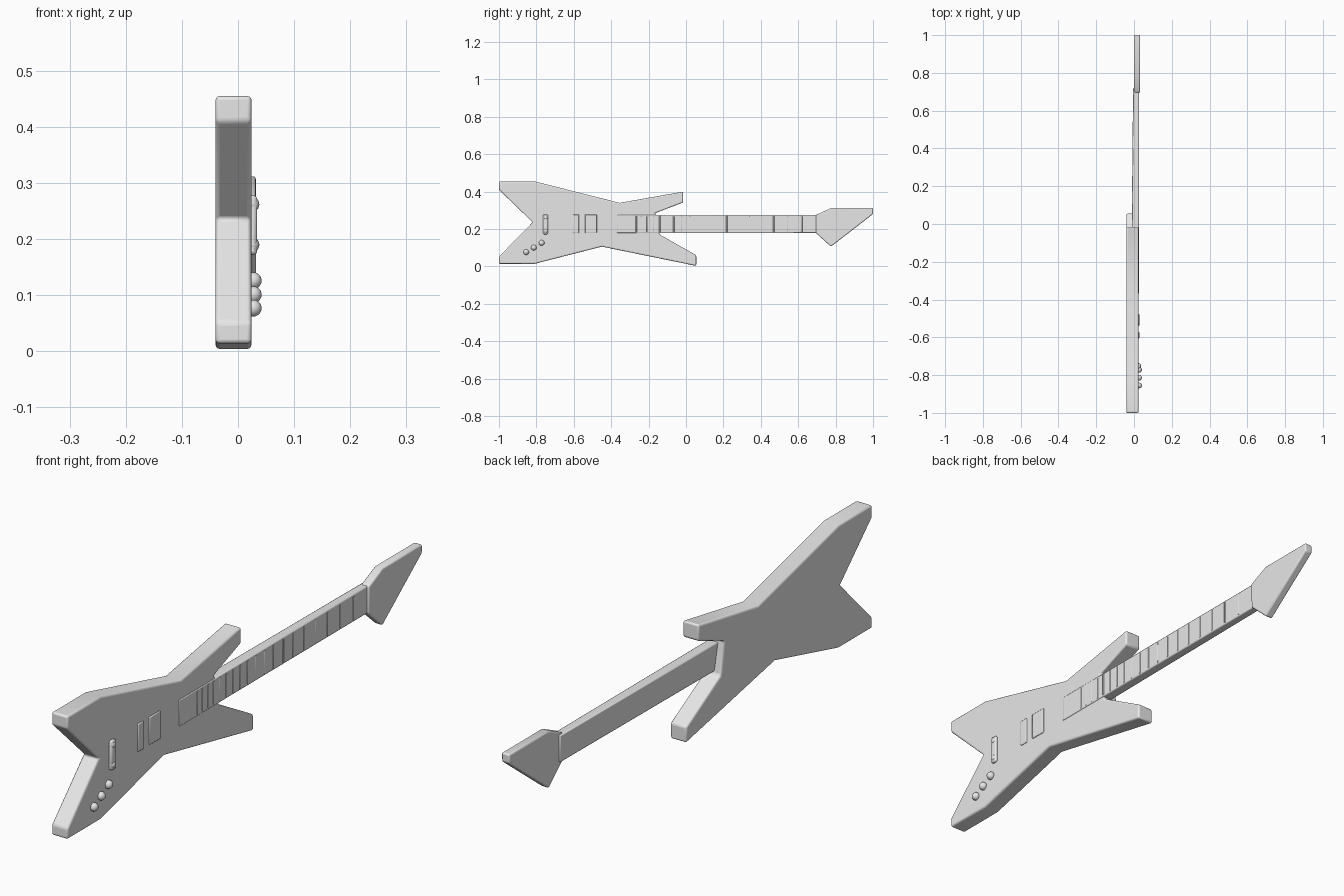
import bpy, bmesh, math

if "Cube" in bpy.data.objects:
    bpy.data.objects.remove(bpy.data.objects["Cube"])

grey = bpy.data.materials.new("plain grey")
grey.diffuse_color = (0.8, 0.8, 0.8, 1)
grey.use_nodes = True
grey.node_tree.nodes["Principled BSDF"].inputs["Base Color"].default_value = grey.diffuse_color


def finish(obj, bevel=0.0, segments=3):
    obj.data.materials.append(grey)
    if bevel:
        mod = obj.modifiers.new("rounded edges", 'BEVEL')
        mod.width = bevel
        mod.segments = segments
        mod.limit_method = 'ANGLE'
        mod.angle_limit = math.radians(40)
    bpy.ops.object.select_all(action='DESELECT')
    obj.select_set(True)
    bpy.context.view_layer.objects.active = obj
    bpy.ops.object.shade_smooth_by_angle(angle=math.radians(35))
    return obj


def slab(name, outline, x0, x1, bevel, segments=3):
    """Extrude a (y, z) outline from x0 to x1."""
    bm = bmesh.new()
    face = bm.faces.new([bm.verts.new((x0, y, z)) for y, z in outline])
    new = bmesh.ops.extrude_face_region(bm, geom=[face])["geom"]
    for v in new:
        if isinstance(v, bmesh.types.BMVert):
            v.co.x = x1
    bmesh.ops.recalc_face_normals(bm, faces=bm.faces)
    mesh = bpy.data.meshes.new(name)
    bm.to_mesh(mesh)
    bm.free()
    obj = bpy.data.objects.new(name, mesh)
    bpy.context.collection.objects.link(obj)
    return finish(obj, bevel, segments)


def box(name, y0, y1, z0, z1, x0, x1, bevel):
    return slab(name, [(y0, z0), (y1, z0), (y1, z1), (y0, z1)], x0, x1, bevel, 2)


# Body with two tail wings and two horns
slab("body", [(-1, 0.455), (-0.81, 0.455), (-0.355, 0.34), (-0.015, 0.40),
              (-0.015, 0.342), (-0.165, 0.285), (-0.14, 0.17), (0.055, 0.06),
              (0.055, 0.003), (-0.45, 0.106), (-0.81, 0.014), (-1, 0.014),
              (-1, 0.052), (-0.82, 0.236), (-1, 0.41)], -0.04, 0.024, 0.007)

# Neck, thinner towards the headstock
neck = box("neck", -0.37, 0.72, 0.178, 0.275, -0.015, 0.026, 0.004)
for v in neck.data.vertices:
    if v.co.y > 0 and v.co.x < 0:
        v.co.x = -0.005

# Pointed headstock
slab("headstock", [(0.695, 0.275), (0.775, 0.312), (1, 0.312), (1, 0.28),
                   (0.775, 0.106), (0.695, 0.178)], 0.0, 0.032, 0.006)

# Frets, closer together towards the body
for i in range(1, 20):
    y = 0.7 - 1.45 * (1 - 2 ** (-i / 12))
    if y > -0.36:
        box(f"fret_{i}", y - 0.003, y + 0.003, 0.184, 0.269, 0.02, 0.0275, 0.001)

# Pickups
box("rear_pickup", -0.605, -0.572, 0.178, 0.278, 0.015, 0.028, 0.003)
box("front_pickup", -0.54, -0.477, 0.178, 0.278, 0.015, 0.028, 0.003)

# Bridge bar with a rounded lump at each end
box("bridge", -0.764, -0.738, 0.172, 0.278, 0.015, 0.034, 0.006)


def ball(name, y, z, x, radius):
    bpy.ops.mesh.primitive_uv_sphere_add(segments=20, ring_count=12,
                                         radius=radius, location=(x, y, z))
    bpy.context.object.name = name
    finish(bpy.context.object)


for name, z in (("lower", 0.19), ("upper", 0.262)):
    ball(f"bridge_{name}_end", -0.751, z, 0.024, 0.014)

# Control knobs
for i, (y, z) in enumerate([(-0.855, 0.077), (-0.814, 0.101), (-0.772, 0.126)]):
    ball(f"knob_{i + 1}", y, z, 0.027, 0.015)
